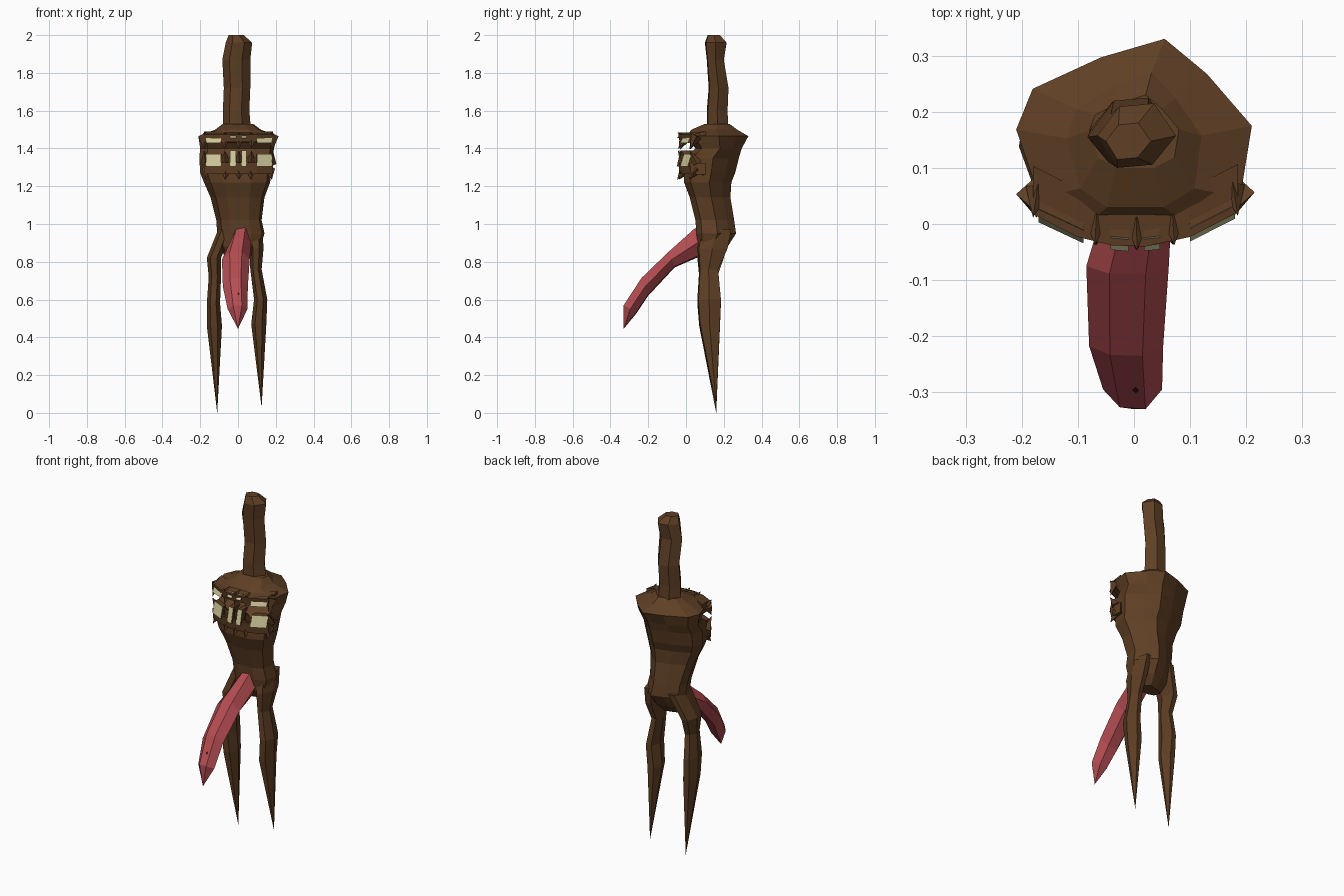
import bpy
import bmesh
from mathutils import Vector

if "Cube" in bpy.data.objects:
    bpy.data.objects.remove(bpy.data.objects["Cube"])


def material(name, rgb):
    mat = bpy.data.materials.new(name)
    mat.use_nodes = True
    colour = (*rgb, 1)
    mat.diffuse_color = colour
    mat.node_tree.nodes["Principled BSDF"].inputs["Base Color"].default_value = colour
    return mat


BARK = material("bark_brown", (0.115, 0.05, 0.018))
FLESH = material("tongue_red", (0.46, 0.075, 0.085))
IVORY = material("tooth_ivory", (0.63, 0.58, 0.32))
DARK = material("dark_spot", (0.03, 0.012, 0.01))

# Normalised cross-sections, u across and v from front to back
TORSO = [(1, .53), (.81, .81), (.63, 1), (.36, .9), (.07, .73),
         (0, .51), (.1, .14), (.3, 0), (.72, 0), (.95, .14)]
LIMB = [(1, .5), (.72, 1), (.28, .95), (0, .5), (.25, 0), (.7, .05)]


def ring(section, x0, x1, a, b):
    """Place a section between x0..x1 and the (y, z) points a and b."""
    a, b = Vector((0, *a)), Vector((0, *b))
    return [a.lerp(b, v) + Vector((x0 + (x1 - x0) * u, 0, 0)) for u, v in section]


def flat_ring(section, z, x0, x1, y0, y1):
    return ring(section, x0, x1, (y0, z), (y1, z))


def finish(name, bm, mats, rule=None):
    bmesh.ops.recalc_face_normals(bm, faces=bm.faces)
    if rule:
        for f in bm.faces:
            f.material_index = rule(f)
    mesh = bpy.data.meshes.new(name)
    bm.to_mesh(mesh)
    bm.free()
    for m in mats:
        mesh.materials.append(m)
    obj = bpy.data.objects.new(name, mesh)
    bpy.context.collection.objects.link(obj)
    return obj


def loft(name, rings, mats, tip=None, rule=None):
    """Skin consecutive rings; close with a cap or a pointed tip."""
    bm = bmesh.new()
    rows = [[bm.verts.new(p) for p in r] for r in rings]
    n = len(rows[0])
    for lo, hi in zip(rows, rows[1:]):
        for i in range(n):
            j = (i + 1) % n
            bm.faces.new((lo[i], lo[j], hi[j], hi[i]))
    bm.faces.new(rows[0])
    if tip:
        point = bm.verts.new(tip)
        for i in range(n):
            bm.faces.new((rows[-1][i], rows[-1][(i + 1) % n], point))
    else:
        bm.faces.new(rows[-1])
    return finish(name, bm, mats, rule)


# Torso with a notch for the open mouth
torso = [(1.53, -.08, .08, .1, .23), (1.5, -.12, .12, .03, .27),
         (1.465, -.21, .21, 0, .33), (1.4, -.2, .19, .05, .295),
         (1.35, -.205, .185, -.01, .28), (1.27, -.2, .175, -.01, .26),
         (1.22, -.18, .17, -.01, .24), (1.14, -.145, .14, .02, .235),
         (1.02, -.115, .125, .05, .255), (.95, -.11, .14, .055, .265),
         (.88, -.1, .12, .065, .22), (.83, -.07, .08, .09, .17)]
loft("torso", [flat_ring(TORSO, *r) for r in torso], [BARK])

# Stump rising from the shoulders
stump = [(1.48, -.08, .07, .11, .225), (1.6, -.08, .06, .11, .22),
         (1.72, -.075, .065, .12, .225), (1.87, -.083, .065, .11, .2),
         (1.96, -.065, .075, .1, .215), (2, -.05, .03, .115, .18)]
loft("stump", [flat_ring(LIMB, *r) for r in stump], [BARK])

# Pointed legs
left = [(.97, .05, .13, .08, .24), (.87, .06, .135, .06, .22),
        (.76, .065, .125, .07, .17), (.6, .085, .155, .06, .185),
        (.47, .07, .15, .07, .18)]
right = [(.97, -.105, -.03, .08, .24), (.82, -.165, -.09, .06, .2),
         (.72, -.155, -.09, .07, .165), (.58, -.165, -.095, .06, .185),
         (.46, -.165, -.085, .07, .18)]
loft("left_leg", [flat_ring(LIMB, *r) for r in left], [BARK], tip=(.125, .16, .03))
loft("right_leg", [flat_ring(LIMB, *r) for r in right], [BARK], tip=(-.11, .16, 0))

# Drooping tongue: x range, then lower and upper (y, z) edges
tongue = [(-.04, .07, (.1, .84), (.05, .98)), (-.085, .062, (-.06, .77), (-.09, .855)),
          (-.08, .052, (-.2, .62), (-.235, .715)), (-.055, .05, (-.26, .53), (-.33, .57))]
loft("tongue", [ring(LIMB, *r) for r in tongue], [FLESH], tip=(0, -.33, .445))

# Small spot near the tongue's end
bm = bmesh.new()
centre = Vector((.003, -.296, .631))
bm.faces.new([bm.verts.new(centre + Vector(d)) for d in
              ((-.006, 0, 0), (0, -.006, -.009), (.006, 0, 0), (0, .006, .009))])
finish("tongue_spot", bm, [DARK])


def arc(x):
    """Depth of the mouth's front edge."""
    return -.045 + 1.8 * x * x


def lip(name, z_low, z_high, z_back):
    xs = (-.18, -.1, -.04, .02, .1, .185)
    rows = [[Vector((x, arc(x) + dy, z)) for dy, z in
             ((.01, z_low), (.004, z_high), (.09, z_back + .03), (.09, z_back - .03))]
            for x in xs]
    loft(name, rows, [BARK])


lip("upper_lip", 1.435, 1.475, 1.46)
lip("lower_lip", 1.265, 1.325, 1.29)


def tooth(name, x0, x1, z0, z1, lean):
    """Block whose front face alone is ivory."""
    rows = [[Vector((x, arc(x) - .004, z0)), Vector((x, arc(x) + lean, z1)),
             Vector((x * .95, arc(x) + .08, z1)), Vector((x * .95, arc(x) + .08, z0))]
            for x in (x0, x1)]
    loft(name, rows, [BARK, IVORY],
         rule=lambda f: int(f.normal.y < -.5 and len({round(v.co.x, 3) for v in f.verts}) == 2))


def spike(name, base, tip, size):
    """Four-sided thorn."""
    b, t = Vector(base), Vector(tip)
    axis = (t - b).normalized()
    side = axis.cross(Vector((1, 0, 0))).normalized()
    across = axis.cross(side)
    loft(name, [[b + d * size for d in (side, across, -side, -across)]], [BARK], tip=t)


spans = [(-.17, -.09), (-.042, -.01), (.018, .046), (.1, .18)]
for i, (a, b) in enumerate(spans):
    wide = abs(a + b) > .1
    tooth(f"upper_tooth_{i}", a, b, 1.43 if wide else 1.455, 1.48, .02)
    tooth(f"lower_tooth_{i}", a, b, 1.305, 1.37 if wide else 1.39, .015)

# Thorny gums between the teeth
for i, x in enumerate((-.18, -.07, .005, .072, .185)):
    y = arc(x)
    spike(f"upper_thorn_{i}", (x, y + .04, 1.465), (x, y + .005, 1.395), .03)
    spike(f"brow_thorn_{i}", (x * .95, y + .05, 1.465), (x, y - .002, 1.485), .022)
    spike(f"lower_thorn_{i}", (x * .95, y + .04, 1.32), (x, y + .002, 1.39), .028)
    spike(f"chin_thorn_{i}", (x * .9, y + .04, 1.29), (x * .97, y - .002, 1.235), .03)
